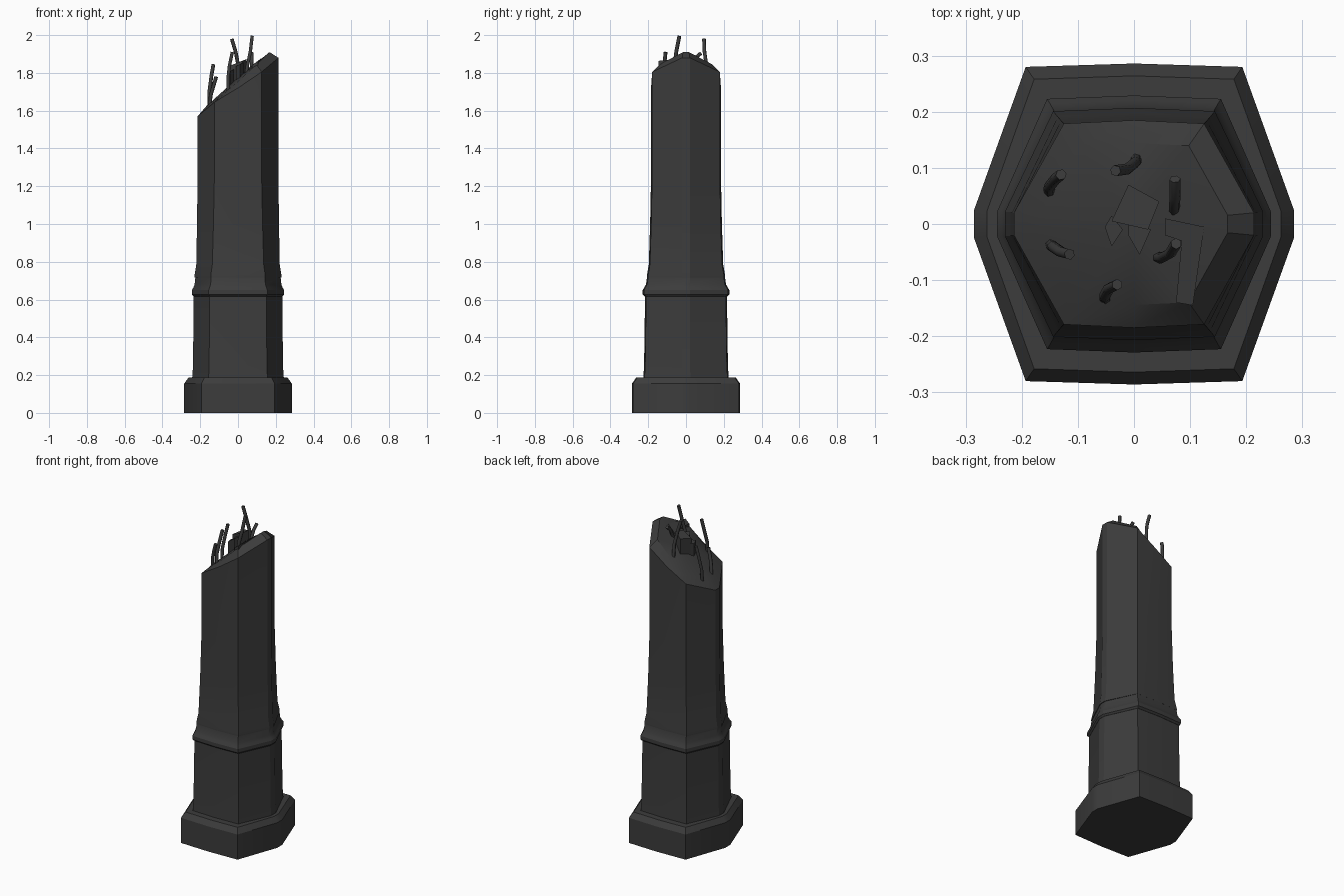
import bpy, bmesh
from mathutils import Vector

if "Cube" in bpy.data.objects:
    bpy.data.objects.remove(bpy.data.objects["Cube"])

mat = bpy.data.materials.new("dark_stone")
mat.diffuse_color = (0.045, 0.045, 0.045, 1)
mat.use_nodes = True
mat.node_tree.nodes["Principled BSDF"].inputs["Base Color"].default_value = mat.diffuse_color


def finish(name, bm, angle=0.4):
    bmesh.ops.recalc_face_normals(bm, faces=bm.faces)
    me = bpy.data.meshes.new(name)
    bm.to_mesh(me)
    bm.free()
    ob = bpy.data.objects.new(name, me)
    bpy.context.collection.objects.link(ob)
    me.materials.append(mat)
    bpy.ops.object.select_all(action='DESELECT')
    ob.select_set(True)
    bpy.context.view_layer.objects.active = ob
    bpy.ops.object.shade_smooth_by_angle(angle=angle)
    return ob


def section(hx, hy, cx, w):
    # blunt hexagon with slightly bowed front and back
    c = hy - 0.006
    return [(hx, -w), (hx, w), (cx, c), (0, hy), (-cx, c),
            (-hx, w), (-hx, -w), (-cx, -c), (0, -hy), (cx, -c)]


def loft(bm, rings):
    for a, b in zip(rings, rings[1:]):
        n = len(a)
        for i in range(n):
            bm.faces.new((a[i], a[(i + 1) % n], b[(i + 1) % n], b[i]))


def stack(name, rows, cut=False):
    bm = bmesh.new()
    rings = [[bm.verts.new((x, y, z)) for x, y in section(hx, hy, cx, w)]
             for z, hx, hy, cx, w in rows]
    if cut:
        # slanted broken top: rim, raised inner ring, crown point
        rim_z = [1.88, 1.88, 1.805, 1.72, 1.645, 1.57, 1.57, 1.645, 1.72, 1.805]
        in_z = [1.91, 1.91, 1.845, 1.755, 1.675, 1.625, 1.625, 1.675, 1.755, 1.845]
        outer = section(0.214, 0.185, 0.125, 0.02)
        rings.append([bm.verts.new((x, y, z)) for (x, y), z in zip(outer, rim_z)])
        rings.append([bm.verts.new((x * 0.78, y * 0.78, z)) for (x, y), z in zip(outer, in_z)])
        crown = bm.verts.new((0, 0, 1.775))
        top = rings[-1]
        for i in range(10):
            bm.faces.new((top[i], top[(i + 1) % 10], crown))
    else:
        bm.faces.new(rings[-1])
    bm.faces.new(rings[0][::-1])
    loft(bm, rings)
    return finish(name, bm)


# plinth block with chamfered top
stack("plinth", [(0, .285, .286, .193, .025), (.155, .285, .286, .193, .025),
                 (.187, .262, .264, .178, .023)])
# lower pedestal
stack("pedestal", [(.18, .243, .226, .156, .023), (.25, .238, .222, .153, .022),
                   (.60, .235, .217, .150, .022), (.63, .235, .217, .150, .022)])
# moulded collar
stack("collar", [(.617, .236, .218, .15, .022), (.627, .244, .229, .155, .022),
                 (.65, .244, .229, .155, .022), (.664, .236, .221, .15, .022),
                 (.68, .23, .212, .145, .022), (.722, .225, .206, .142, .022)])
# broken upper shaft
stack("shaft", [(.718, .23, .207, .144, .022), (.728, .23, .207, .144, .022),
                (.785, .221, .197, .136, .021), (1.0, .217, .19, .13, .02),
                (1.25, .214, .185, .125, .02)], cut=True)


# bent reinforcing bars
def bar(name, pts, r=0.010):
    cu = bpy.data.curves.new(name, 'CURVE')
    cu.dimensions = '3D'
    cu.bevel_depth = r
    cu.bevel_resolution = 1
    cu.use_fill_caps = True
    sp = cu.splines.new('POLY')
    sp.points.add(len(pts) - 1)
    for p, co in zip(sp.points, pts):
        p.co = (*co, 1)
    cu.materials.append(mat)
    ob = bpy.data.objects.new(name, cu)
    bpy.context.collection.objects.link(ob)


bars = [((-.15, .055, 1.60), (-.152, .065, 1.70), (-.14, .08, 1.79), (-.13, .088, 1.845)),
        ((-.15, -.035, 1.60), (-.145, -.04, 1.68), (-.13, -.05, 1.73), (-.115, -.054, 1.78)),
        ((-.05, -.135, 1.66), (-.053, -.13, 1.77), (-.045, -.115, 1.84), (-.03, -.108, 1.91)),
        ((.005, .12, 1.70), (.003, .11, 1.83), (-.012, .098, 1.91), (-.033, .095, 1.98)),
        ((.073, .02, 1.76), (.072, .025, 1.83), (.073, .05, 1.88), (.073, .08, 1.905)),
        ((.035, -.06, 1.74), (.05, -.06, 1.84), (.065, -.052, 1.91), (.075, -.035, 1.995))]
for i, pts in enumerate(bars):
    bar(f"bent_bar_{i + 1}", pts)


# angular broken pieces: outline extruded between two sloped levels
def shard(name, outline, top, slope, depth):
    bm = bmesh.new()
    hi = [bm.verts.new((x, y, top + slope * x)) for x, y in outline]
    lo = [bm.verts.new((x, y, top + slope * x - depth)) for x, y in outline]
    bm.faces.new(hi)
    bm.faces.new(lo[::-1])
    loft(bm, [lo, hi])
    finish(name, bm, 0.1)


shard("core_block", [(-.04, .005), (-.01, .07), (.045, .04), (.025, -.01)], 1.855, 0.4, 0.13)
shard("core_prong_left", [(-.052, -.005), (-.04, .015), (-.02, -.01), (-.04, -.04)], 1.83, 0.5, 0.12)
shard("core_prong_right", [(-.01, -.02), (-.01, .01), (.03, -.01), (.01, -.055)], 1.84, 0.5, 0.12)
shard("edge_slab", [(.055, -.02), (.085, -.03), (.075, -.14), (.105, -.145), (.125, -.005), (.055, .01)],
      1.785, 0.75, 0.10)
